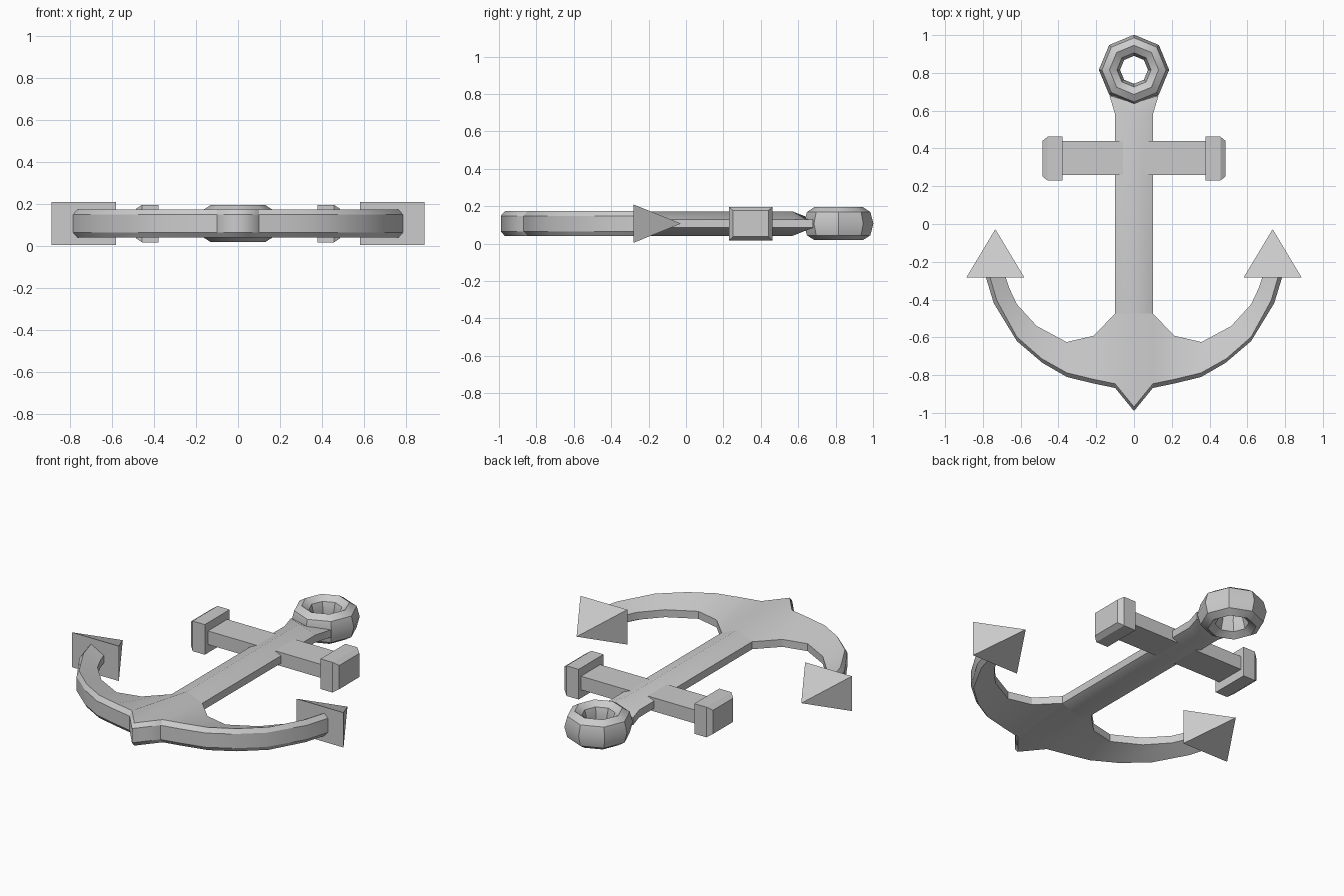
import bpy, bmesh
from math import radians, cos, sin, pi
from mathutils import Vector

if "Cube" in bpy.data.objects:
    bpy.data.objects.remove(bpy.data.objects["Cube"])

ZC = 0.107  # mid-plane height


def finish(name, bm, mirror=False, smooth=None):
    bmesh.ops.recalc_face_normals(bm, faces=bm.faces[:])
    me = bpy.data.meshes.new(name)
    bm.to_mesh(me)
    bm.free()
    ob = bpy.data.objects.new(name, me)
    bpy.context.collection.objects.link(ob)
    if mirror:
        mod = ob.modifiers.new("mirror", 'MIRROR')
        mod.merge_threshold = 0.0005
    if smooth:
        bpy.ops.object.select_all(action='DESELECT')
        ob.select_set(True)
        bpy.context.view_layer.objects.active = ob
        bpy.ops.object.shade_smooth_by_angle(angle=radians(smooth))
    return ob


def loft(name, sections, cap_start=True, cap_end=True, closed=False, **kw):
    """Skin closed cross-sections; z is measured from the mid-plane."""
    bm = bmesh.new()
    rings = [[bm.verts.new((x, y, z + ZC)) for x, y, z in s] for s in sections]
    pairs = list(zip(rings, rings[1:]))
    if closed:
        pairs.append((rings[-1], rings[0]))
    for a, b in pairs:
        n = len(a)
        for i in range(n):
            j = (i + 1) % n
            bm.faces.new((a[i], a[j], b[j], b[i]))
    if cap_start and not closed:
        bm.faces.new(rings[0])
    if cap_end and not closed:
        bm.faces.new(rings[-1])
    return finish(name, bm, **kw)


def rect_x(x, y0, y1, h):
    return [(x, y0, -h), (x, y1, -h), (x, y1, h), (x, y0, h)]


# Curved arms: outer rim, raised ridge, thin inner edge
outer = [(.785, -.28), (.742, -.42), (.62, -.62), (.485, -.735), (.355, -.81),
         (.22, -.843), (.1, -.868), (0, -.99)]
inner = [(.68, -.28), (.66, -.34), (.62, -.425), (.515, -.54), (.357, -.625),
         (.215, -.592), (.1, -.475), (0, -.475)]
arm = []
for o, i in zip(outer, inner):
    o, i = Vector(o), Vector(i)
    r = o + (i - o).normalized() * .022
    hi = .065 if i.x == 0 else .022
    arm.append([(*o, .042), (*r, .067), (*i, hi), (*i, -hi), (*r, -.067), (*o, -.042)])
loft("arms", arm, cap_end=False, mirror=True, smooth=25)

# Shank with a softly raised centre line, flaring into the eye
shank = []
for yc, ye, w, h in [(-.475, -.475, .1, .065), (.57, .58, .1, .065), (.64, .68, .13, .024)]:
    shank.append([(-w, ye, -.022), (0, yc, -h), (w, ye, -.022),
                  (w, ye, .022), (0, yc, h), (-w, ye, .022)])
loft("shank", shank, smooth=52)

# Eye ring: eight-sided, taller than it is wide
ring = []
for k in range(8):
    a = k * pi / 4
    sec = []
    for m in range(8):
        b = m * pi / 4
        r = .13 + .056 * cos(b)
        sec.append((r * cos(a), .816 + r * sin(a), .088 * sin(b)))
    ring.append(sec)
loft("eye_ring", ring, closed=True, smooth=30)

# Crossbar and its chamfered end blocks
loft("crossbar", [rect_x(-.4, .26, .44, .04), rect_x(.4, .26, .44, .04)])
loft("crossbar_ends", [rect_x(.378, .23, .462, .089), rect_x(.457, .23, .462, .089),
                       rect_x(.485, .252, .44, .07)], mirror=True)

# Pyramid flukes on the arm tips
bm = bmesh.new()
base = [bm.verts.new((x, -.282, z + ZC)) for x, z in
        [(.581, -.103), (.887, -.103), (.887, .103), (.581, .103)]]
tip = bm.verts.new((.734, -.027, ZC))
bm.faces.new(base)
for i in range(4):
    bm.faces.new((base[i], base[(i + 1) % 4], tip))
finish("flukes", bm, mirror=True)
